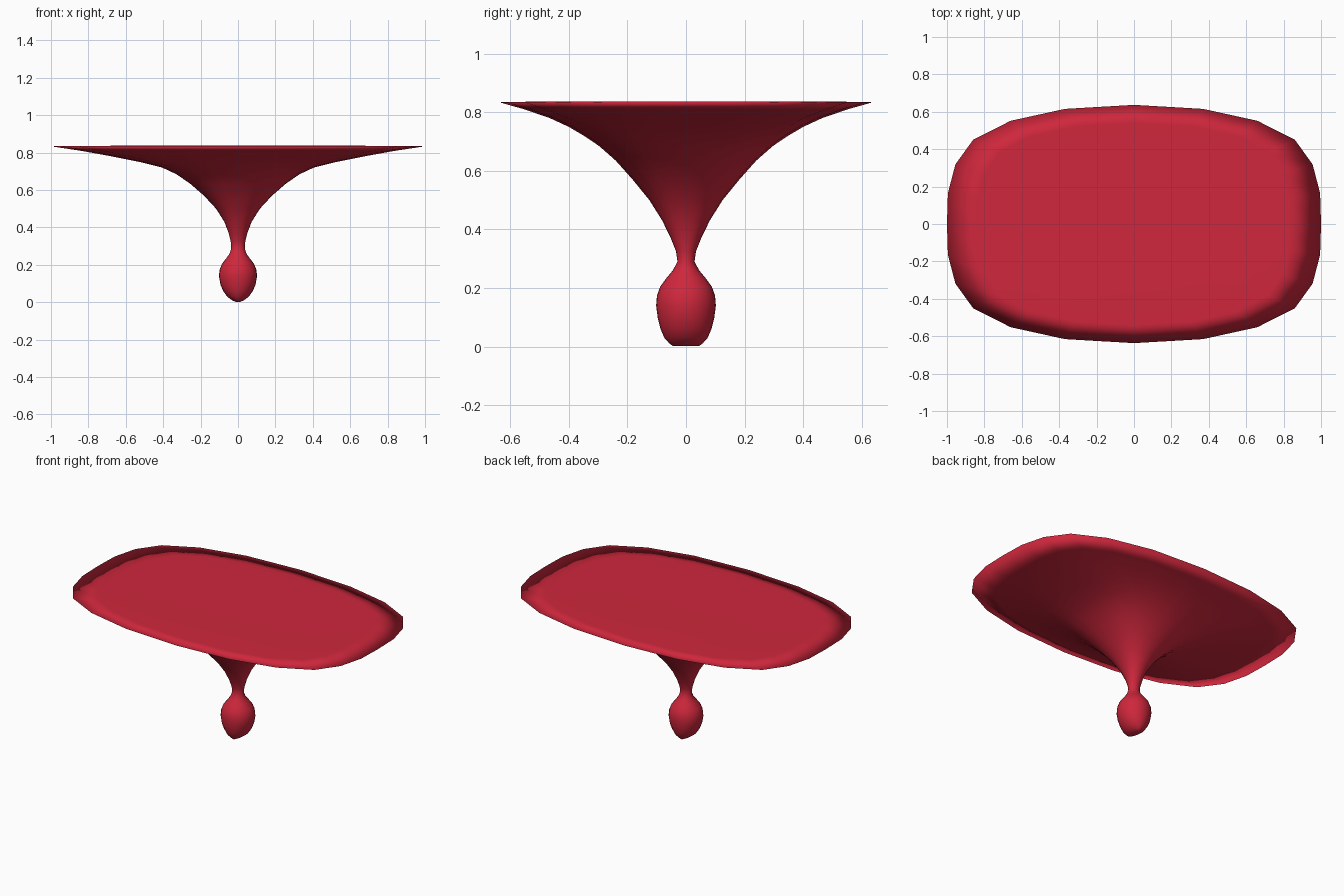
import bpy, bmesh, math

if "Cube" in bpy.data.objects:
    bpy.data.objects.remove(bpy.data.objects["Cube"])

red = bpy.data.materials.new("glossy red")
red.diffuse_color = (0.62, 0.02, 0.045, 1)
red.use_nodes = True
red.node_tree.nodes["Principled BSDF"].inputs["Base Color"].default_value = red.diffuse_color

# quarter outline of the broad rim, as x factors at 15 degree steps
RIM_X = [1.0, 0.995, 0.955, 0.86, 0.66, 0.37, 0.0]
SEGMENTS = 24


def ring(bm, z, rx, ry, squareness):
    """Closed loop blending from an ellipse (0) to the rim outline (1)."""
    verts = []
    for i in range(SEGMENTS):
        a = math.tau * i / SEGMENTS
        c, s = math.cos(a), math.sin(a)
        k = i % 12
        wide = math.copysign(RIM_X[min(k, 12 - k)], c)
        x = c + (wide - c) * squareness
        verts.append(bm.verts.new((rx * x, ry * s, z)))
    return verts


# (height, half width, half depth) from the drop tip to the rim
PROFILE = [
    (0.002, 0.012, 0.045), (0.012, 0.034, 0.058), (0.030, 0.058, 0.074),
    (0.060, 0.079, 0.087), (0.095, 0.094, 0.096), (0.140, 0.102, 0.102),
    (0.175, 0.098, 0.099), (0.205, 0.086, 0.088), (0.235, 0.063, 0.066),
    (0.260, 0.045, 0.045), (0.290, 0.036, 0.029), (0.325, 0.039, 0.034),
    (0.370, 0.050, 0.052), (0.430, 0.073, 0.081), (0.500, 0.117, 0.125),
    (0.570, 0.182, 0.182), (0.635, 0.257, 0.240), (0.685, 0.330, 0.297),
    (0.720, 0.405, 0.349), (0.750, 0.525, 0.400), (0.780, 0.675, 0.465),
    (0.810, 0.840, 0.552), (0.834, 1.000, 0.637),
]

bm = bmesh.new()
rings = []
for z, rx, ry in PROFILE:
    t = min(1, max(0, (z - 0.3) / 0.45))
    rings.append(ring(bm, z, rx, ry, t))

# nearly flat top surface inside the rim
rings.append(ring(bm, 0.836, 0.83, 0.54, 1))
rings.append(ring(bm, 0.837, 0.66, 0.46, 1))

for low, high in zip(rings, rings[1:]):
    for i in range(SEGMENTS):
        j = (i + 1) % SEGMENTS
        bm.faces.new((low[i], low[j], high[j], high[i]))
bm.faces.new(rings[0][::-1])
bm.faces.new(rings[-1])
bmesh.ops.recalc_face_normals(bm, faces=bm.faces)
for f in bm.faces:
    f.smooth = True

mesh = bpy.data.meshes.new("hanging_drop")
bm.to_mesh(mesh)
bm.free()
mesh.materials.append(red)
drop = bpy.data.objects.new("hanging_drop", mesh)
bpy.context.collection.objects.link(drop)
